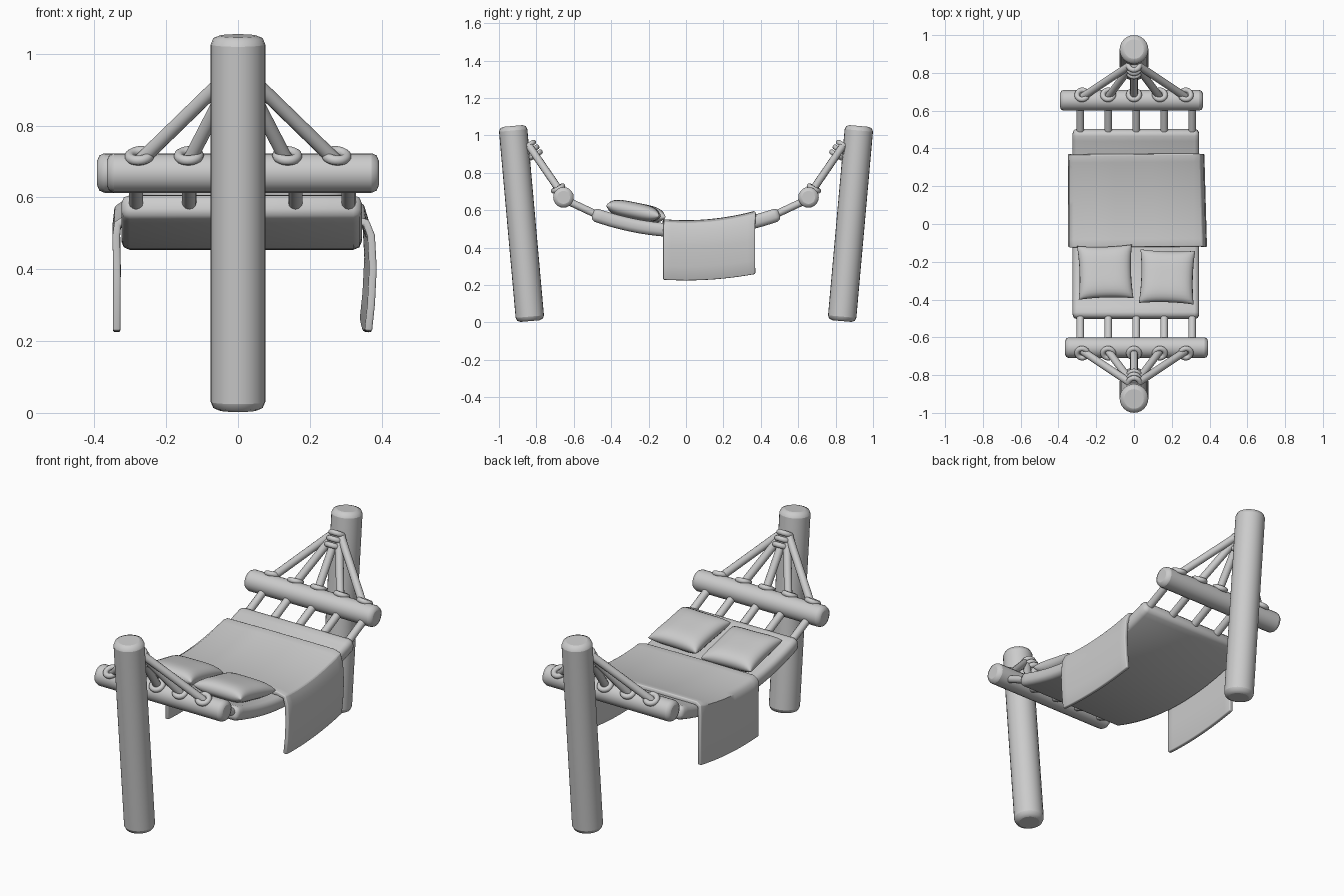
import bpy, bmesh, math
from mathutils import Vector, Matrix

if "Cube" in bpy.data.objects:
    bpy.data.objects.remove(bpy.data.objects["Cube"])


def finish(bm, name, bevel=0, segments=2, thick=0, angle=40):
    bmesh.ops.recalc_face_normals(bm, faces=bm.faces)
    mesh = bpy.data.meshes.new(name)
    bm.to_mesh(mesh)
    bm.free()
    ob = bpy.data.objects.new(name, mesh)
    bpy.context.collection.objects.link(ob)
    if thick:
        m = ob.modifiers.new("thickness", 'SOLIDIFY')
        m.thickness, m.offset = thick, 0
    if bevel:
        m = ob.modifiers.new("bevel", 'BEVEL')
        m.width, m.segments = bevel, segments
        m.limit_method, m.angle_limit = 'ANGLE', math.radians(50)
    bpy.ops.object.select_all(action='DESELECT')
    ob.select_set(True)
    bpy.context.view_layer.objects.active = ob
    bpy.ops.object.shade_smooth_by_angle(angle=math.radians(angle))
    return ob


def rod(name, a, b, r, sides=24, bevel=0):
    a, b = Vector(a), Vector(b)
    d = b - a
    mat = Matrix.Translation((a + b) / 2) @ d.to_track_quat('Z', 'Y').to_matrix().to_4x4()
    bm = bmesh.new()
    bmesh.ops.create_cone(bm, cap_ends=True, segments=sides, radius1=r, radius2=r,
                          depth=d.length, matrix=mat)
    return finish(bm, name, bevel)


def ring(name, center, axis, major, minor):
    bpy.ops.mesh.primitive_torus_add(location=center, major_radius=major, minor_radius=minor,
                                     major_segments=24, minor_segments=10,
                                     rotation=Vector(axis).to_track_quat('Z', 'Y').to_euler())
    bpy.context.object.name = name
    bpy.ops.object.shade_smooth()


def sheet(name, nu, nv, point, **kw):
    bm = bmesh.new()
    g = [[bm.verts.new(point(i, j / nv)) for j in range(nv + 1)] for i in range(nu + 1)]
    for i in range(nu):
        for j in range(nv):
            bm.faces.new((g[i][j], g[i + 1][j], g[i + 1][j + 1], g[i][j + 1]))
    return finish(bm, name, **kw)


def sag(y):
    return 0.49 + 0.36 * y * y


# posts, spreader bars and ropes at each end
for s, end in ((-1, "front"), (1, "back")):
    rod(end + "_post", (0, s * 0.833, 0.007), (0, s * 0.926, 1.05), 0.076, 24, 0.024)
    rod(end + "_spreader_bar", (s * 0.365, s * 0.655, 0.668), (-s * 0.392, s * 0.655, 0.668),
        0.055, 20, 0.02)
    for k in range(5):
        x = (k - 2) * 0.137
        rod(f"{end}_fan_rope_{k}", (x, s * 0.672, 0.70), (x * 0.08, s * 0.84, 0.945), 0.02, 12)
        ring(f"{end}_rope_ring_{k}", (x, s * 0.684, 0.716), (x * 0.3, s * 0.45, 0.85), 0.028, 0.014)
        x = 0.012 + (k - 2) * 0.148
        rod(f"{end}_short_rope_{k}", (x, s * 0.645, 0.655), (x, s * 0.47, 0.573), 0.02, 12)
    for k in range(3):
        ring(f"{end}_knot_{k}", (0, s * (0.805 + 0.018 * k), 0.895 + 0.026 * k),
             (0, s * 0.5, 0.8), 0.03, 0.014)


# sagging bed
def bed_point(i, v):
    y = -0.5 + v
    return (-0.325 + 0.67 * i, y, sag(y))


sheet("hammock_bed", 1, 20, bed_point, thick=0.072, bevel=0.024)

# blanket draped over the sides
PATH = [(-.338, .225), (-.337, .38), (-.339, .49), (-.335, .521), (-.315, .534), (-.1, .536),
        (.1, .536), (.315, .535), (.343, .525), (.357, .49), (.362, .40), (.357, .30), (.349, .225)]


def blanket_point(i, v):
    x, z = PATH[i]
    y = -0.122 + 0.492 * v
    if x > 0.34:
        x += 0.014 * (1 - v)
    k = 0.36 if z > 0.5 else 0.25
    return (x, y + (0.008 * x if z > 0.5 else 0), z + k * y * y)


sheet("blanket", len(PATH) - 1, 12, blanket_point, thick=0.021, bevel=0.005, angle=50)


# pillows
def pillow(name, x, y, turn):
    bm = bmesh.new()
    n = 16
    mat = (Matrix.Translation((x, y, sag(y) + 0.078)) @ Matrix.Rotation(-0.2, 4, 'X')
           @ Matrix.Rotation(turn, 4, 'Z'))
    for side in (-1, 1):
        g = []
        for i in range(n + 1):
            row = []
            for j in range(n + 1):
                # sine spacing gathers rows at the rim
                u = math.sin((i / n - 0.5) * math.pi)
                v = math.sin((j / n - 0.5) * math.pi)
                h = 0.046 * (max(0, 1 - u ** 4) * max(0, 1 - v ** 4)) ** 0.45
                p = Vector((0.145 * u * (0.94 + 0.06 * v * v),
                            0.145 * v * (0.94 + 0.06 * u * u), side * h))
                row.append(bm.verts.new(mat @ p))
            g.append(row)
        for i in range(n):
            for j in range(n):
                bm.faces.new((g[i][j], g[i + 1][j], g[i + 1][j + 1], g[i][j + 1]))
    bmesh.ops.remove_doubles(bm, verts=bm.verts, dist=0.0004)
    finish(bm, name, angle=80)


pillow("left_pillow", -0.152, -0.255, 0.03)
pillow("right_pillow", 0.175, -0.28, -0.03)
